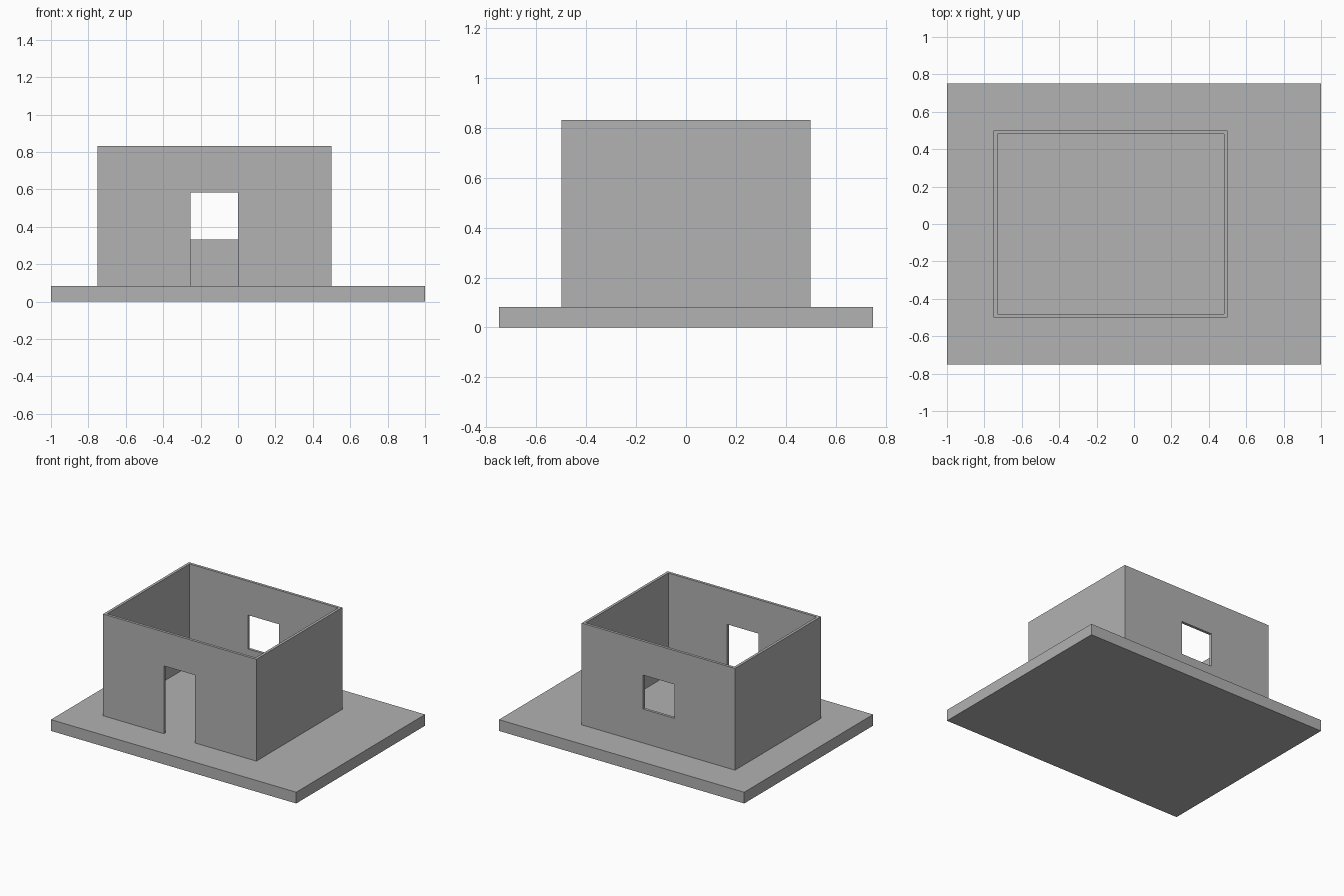
import bpy

default = bpy.data.objects.get("Cube")
if default:
    bpy.data.objects.remove(default, do_unlink=True)

# One plain grey for the whole model
grey = bpy.data.materials.new("plain_grey")
grey.use_nodes = True
colour = (0.445, 0.445, 0.445, 1)
grey.diffuse_color = colour
grey.node_tree.nodes["Principled BSDF"].inputs["Base Color"].default_value = colour


def box(name, low, high):
    """Box between two opposite corners."""
    bpy.ops.mesh.primitive_cube_add(size=1)
    obj = bpy.context.object
    obj.name = name
    for v in obj.data.vertices:
        v.co = [lo + (c + 0.5) * (hi - lo) for c, lo, hi in zip(v.co, low, high)]
    obj.data.materials.append(grey)
    return obj


def cut(target, name, low, high):
    """Subtract a box from the target and discard the cutter."""
    cutter = box(name, low, high)
    cutter.hide_render = True
    mod = target.modifiers.new(name, "BOOLEAN")
    mod.operation = "DIFFERENCE"
    mod.solver = "EXACT"
    mod.object = cutter
    bpy.context.view_layer.objects.active = target
    bpy.ops.object.modifier_apply(modifier=name)
    bpy.data.objects.remove(cutter, do_unlink=True)


FLOOR, TOP = 0.083, 0.833
LEFT, RIGHT, DEPTH, THICK = -0.75, 0.5, 0.5, 0.02
OPEN_L, OPEN_R, SILL, LINTEL = -0.255, 0.0, 0.333, 0.583

# Ground slab
box("ground_slab", (-1, -0.75, 0), (1, 0.75, FLOOR))

# Roofless walls around an open room
walls = box("walls", (LEFT, -DEPTH, FLOOR), (RIGHT, DEPTH, TOP))
inner = DEPTH - THICK
cut(walls, "room_cutter", (LEFT + THICK, -inner, FLOOR - 0.1),
    (RIGHT - THICK, inner, TOP + 0.1))

# Doorway in the front wall, window in the back wall
cut(walls, "door_cutter", (OPEN_L, -DEPTH - 0.1, FLOOR - 0.1),
    (OPEN_R, -inner + 0.1, LINTEL))
cut(walls, "window_cutter", (OPEN_L, inner - 0.1, SILL),
    (OPEN_R, DEPTH + 0.1, LINTEL))
